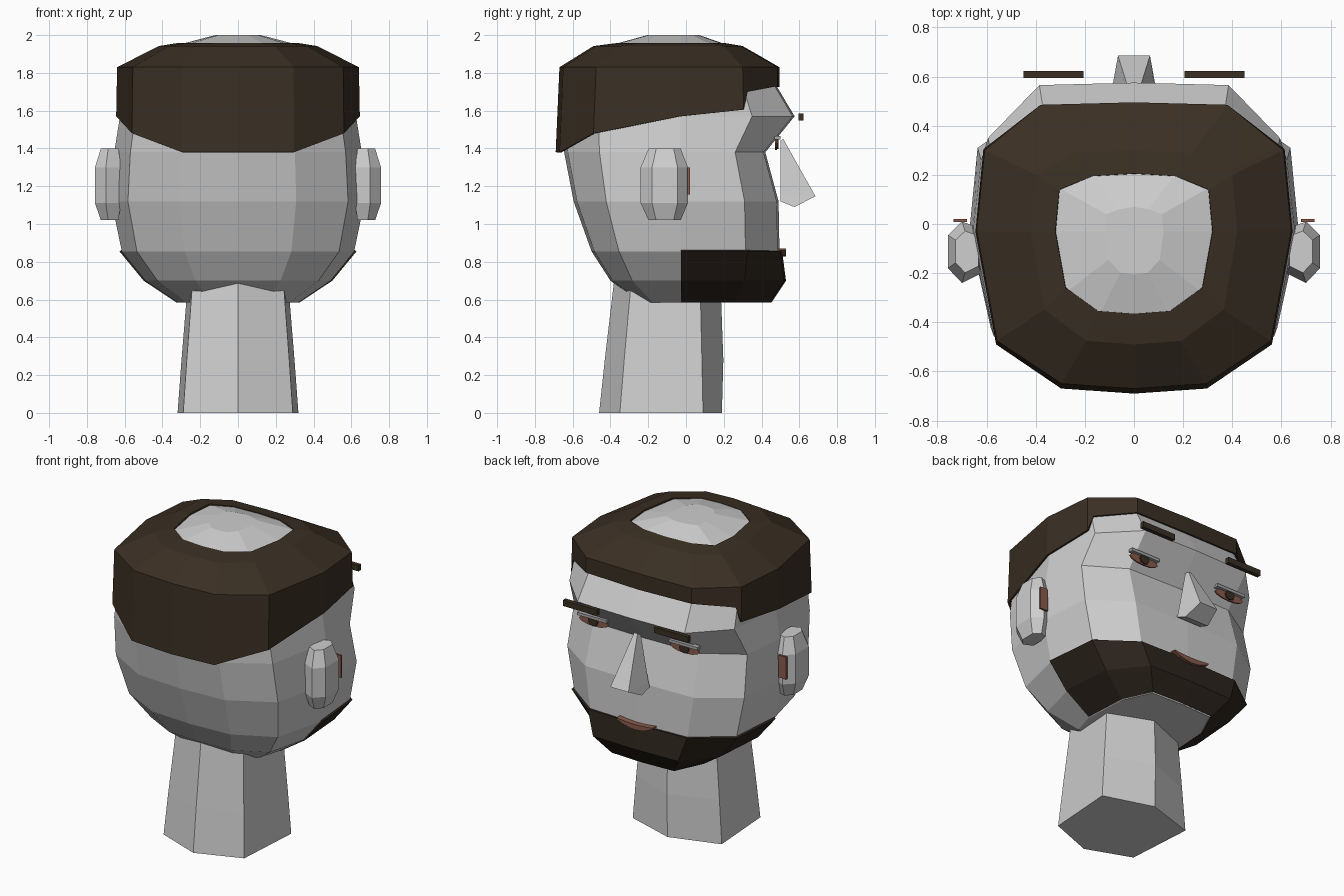
import bpy, bmesh, math

if "Cube" in bpy.data.objects:
    bpy.data.objects.remove(bpy.data.objects["Cube"])


def material(name, rgb):
    m = bpy.data.materials.new(name)
    m.diffuse_color = (*rgb, 1)
    m.use_nodes = True
    m.node_tree.nodes["Principled BSDF"].inputs["Base Color"].default_value = m.diffuse_color
    return m


SKIN = material("light_grey_skin", (0.62, 0.62, 0.62))
HAIR = material("dark_brown_hair", (0.042, 0.028, 0.017))
BEARD = material("darker_brown_beard", (0.026, 0.018, 0.012))
BROWN = material("reddish_brown", (0.25, 0.105, 0.07))
LID = material("mid_grey_lid", (0.4, 0.4, 0.4))


def loft(name, rings, mat, closed=True, caps=True, thick=0):
    """Skin a stack of equal-length point rings."""
    bm = bmesh.new()
    rows = [[bm.verts.new(p) for p in r] for r in rings]
    n = len(rows[0])
    for a, b in zip(rows, rows[1:]):
        for i in range(n if closed else n - 1):
            j = (i + 1) % n
            bm.faces.new((a[i], a[j], b[j], b[i]))
    if caps:
        bm.faces.new(rows[0][::-1])
        bm.faces.new(rows[-1])
        bmesh.ops.recalc_face_normals(bm, faces=bm.faces)
    me = bpy.data.meshes.new(name)
    bm.to_mesh(me)
    bm.free()
    me.materials.append(mat)
    ob = bpy.data.objects.new(name, me)
    bpy.context.collection.objects.link(ob)
    if thick:
        s = ob.modifiers.new("thickness", "SOLIDIFY")
        s.thickness, s.offset = thick, -1
    return ob


def box(name, x, y, z, mat):
    rings = [[(x[0], y[0], h), (x[1], y[0], h), (x[1], y[1], h), (x[0], y[1], h)] for h in z]
    return loft(name, rings, mat)


def mirrored(half):
    """Half ring from back centre to front centre, completed on -x."""
    return half + [(-x, y, z) for x, y, z in half[-2:0:-1]]


def head_half(z, w, back, side, front, fx):
    return [(0, back, z), (.46 * w, .97 * back, z), (.87 * w, .71 * back, z),
            (w, -.03, z), (.95 * w, side, z), (fx, front - .01, z), (0, front, z)]


# Head: z, half width, back y, temple y, front y, front corner x
HEAD = [(.585, .32, -.25, .25, .44, .22),
        (.70, .49, -.40, .30, .515, .30),
        (.855, .615, -.50, .315, .495, .35),
        (1.12, .67, -.595, .31, .49, .39),
        (1.38, .655, -.645, .26, .42, .38),
        (1.57, .625, -.655, .35, .575, .385),
        (1.73, .615, -.65, .30, .48, .37),
        (1.82, .60, -.64, .28, .46, .36),
        (1.927, .40, -.47, .19, .28, .22),
        (2.0, .12, -.205, .04, .07, .06)]
loft("head", [mirrored(head_half(*r)) for r in HEAD], SKIN)

# Neck: tapering hexagonal column
neck = []
for z, k, dy in ((0, 1, 0), (.28, .935, .02), (.69, .83, .025)):
    neck.append(mirrored([(0, -.46 * k, z), (.29 * k, -.35 * k, z),
                          (.32 * k, .09 * k, z), (0, .19 * k + dy, z)]))
loft("neck", neck, SKIN)


# Hair: open-topped cap with a stepped hairline at the temples
def hair_ring(params, heights=None):
    h = head_half(*params)
    if heights:
        h = [(x, y, z) for (x, y, _), z in zip(h, heights)]
    a, b = h[4], h[5]
    step = [p + .12 * (q - p) for p, q in zip(a, b)]
    if heights:
        step[2] = 1.70
    return mirrored(h[:5] + [tuple(step)] + h[5:])


loft("hair", [hair_ring((1.5, .645, -.69, .305, .495, .38),
                        (1.38, 1.38, 1.48, 1.57, 1.605, 1.73, 1.725)),
              hair_ring((1.83, .64, -.67, .30, .495, .38)),
              hair_ring((1.942, .42, -.49, .20, .30, .24)),
              hair_ring((1.958, .32, -.365, .14, .205, .17))],
     HAIR, caps=False, thick=.012)

# Beard: shell over the front of the jaw
beard = []
for r in HEAD[:3]:
    ring = mirrored(head_half(*r))[3:10]
    beard.append([(x * 1.02, y * 1.02 + .004, z) for x, y, z in ring])
loft("beard", beard, BEARD, closed=False, caps=False, thick=.012)

# Nose: wedge widening downward
loft("nose", [[(-.09, .50, 1.12), (.09, .50, 1.12), (.085, .575, 1.09), (-.085, .575, 1.09)],
              [(-.08, .50, 1.15), (.08, .50, 1.15), (.065, .685, 1.147), (-.065, .685, 1.147)],
              [(-.025, .50, 1.44), (.025, .50, 1.44), (.012, .515, 1.45), (-.012, .515, 1.45)]],
     SKIN)


def disc(name, cx, cz, rx, rz, y, mat, n=12, depth=.009):
    pts = [(cx + rx * math.cos(t), cz + rz * math.sin(t))
           for t in (2 * math.pi * i / n for i in range(n))]
    return loft(name, [[(x, h, z) for x, z in pts] for h in (y, y + depth)], mat)


# Paired features
EAR = [(.62, -.20), (.70, -.24), (.757, -.18), (.757, -.045), (.70, .01), (.62, -.02)]
for s, side in ((1, "right"), (-1, "left")):
    rings = []
    for z, k in ((1.02, .68), (1.11, 1), (1.30, 1), (1.40, .68)):
        rings.append([(s * (.66 + (x - .66) * k), -.11 + (y + .11) * k, z) for x, y in EAR])
    loft(side + "_ear", rings, SKIN)
    box(side + "_inner_ear", sorted((s * .68, s * .735)), (.008, .02), (1.155, 1.30), BROWN)
    c = .328 * s
    box(side + "_eyebrow", (c - .122, c + .122), (.595, .622), (1.547, 1.585), HAIR)
    disc(side + "_eye", c, 1.425, .105, .032, .472, BROWN)
    disc(side + "_iris", c, 1.427, .035, .03, .482, HAIR, 8)
    box(side + "_eyelid", (c - .105, c + .105), (.468, .50), (1.447, 1.465), LID)

# Mouth: shallow upturned strip
mouth = []
for i in range(7):
    t = i / 3 - 1
    x, z, h = .13 * t, .845 + .022 * t * t, .004 + .013 * (1 - t * t)
    mouth.append([(x, .49, z - h), (x, .53, z - h), (x, .53, z + h), (x, .49, z + h)])
loft("mouth", mouth, BROWN)
